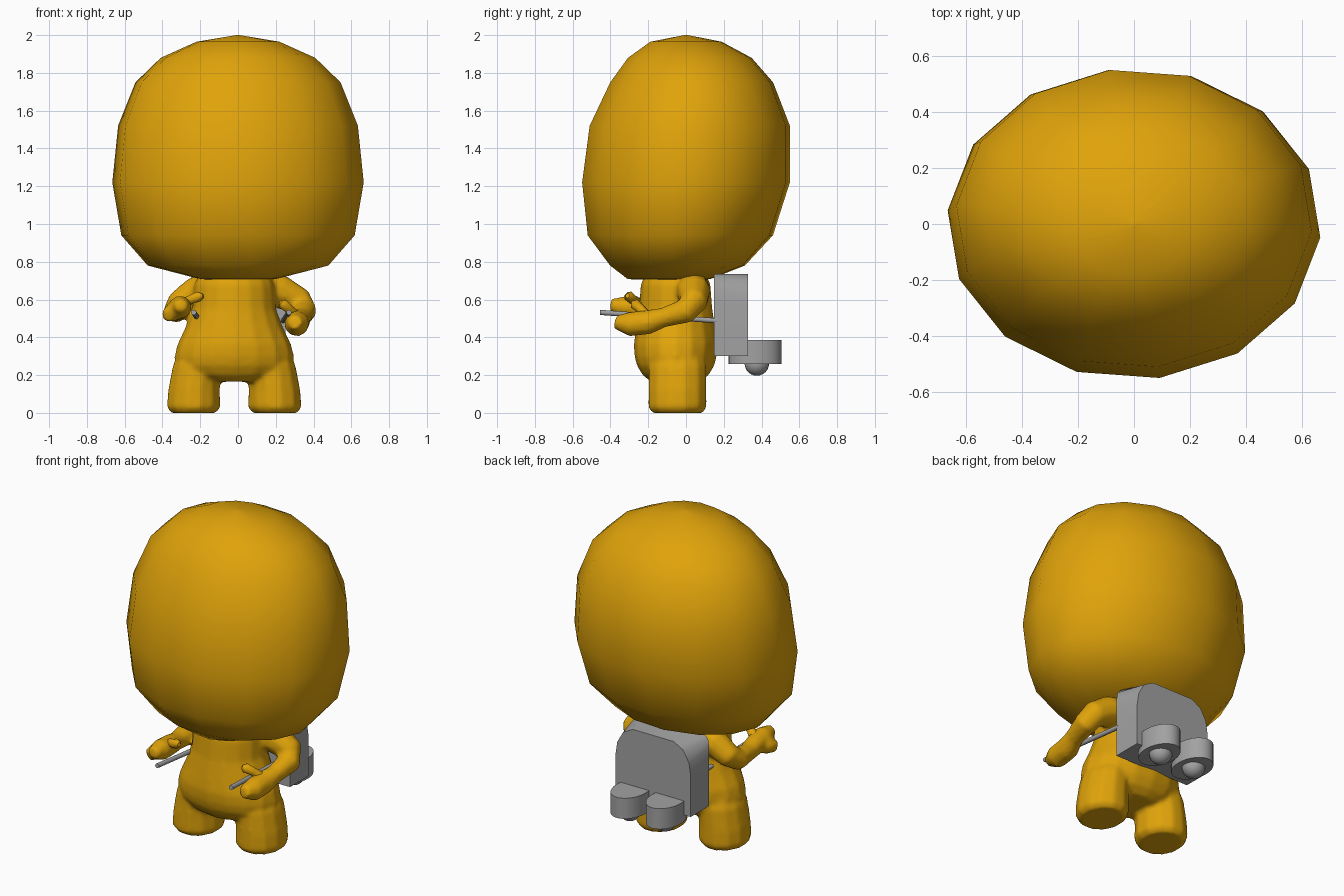
import bpy
import bmesh
from math import cos, sin, tau, radians
from mathutils import Vector, Quaternion, Matrix

default_cube = bpy.data.objects.get("Cube")
if default_cube:
    bpy.data.objects.remove(default_cube, do_unlink=True)


def make_material(name, color):
    material = bpy.data.materials.new(name)
    material.use_nodes = True
    material.diffuse_color = color
    material.node_tree.nodes["Principled BSDF"].inputs["Base Color"].default_value = color
    return material


GOLD = make_material("golden yellow", (0.74, 0.365, 0.003, 1))
GREY = make_material("metal grey", (0.36, 0.36, 0.36, 1))


def finish(bm, name, material, angle):
    """Turn a bmesh into a shaded, coloured object."""
    bmesh.ops.recalc_face_normals(bm, faces=bm.faces)
    mesh = bpy.data.meshes.new(name)
    bm.to_mesh(mesh)
    bm.free()
    mesh.materials.append(material)
    obj = bpy.data.objects.new(name, mesh)
    bpy.context.collection.objects.link(obj)
    bpy.ops.object.select_all(action="DESELECT")
    obj.select_set(True)
    bpy.context.view_layer.objects.active = obj
    bpy.ops.object.shade_smooth_by_angle(angle=radians(angle))
    return obj


def skin(name, rings, material, angle):
    """Bridge a list of closed point rings and cap both ends."""
    bm = bmesh.new()
    loops = [[bm.verts.new(point) for point in ring] for ring in rings]
    for lower, upper in zip(loops, loops[1:]):
        for i in range(len(lower)):
            j = (i + 1) % len(lower)
            bm.faces.new((lower[i], lower[j], upper[j], upper[i]))
    bm.faces.new(loops[0])
    bm.faces.new(loops[-1])
    return finish(bm, name, material, angle)


def stack(name, sections, sides, material, angle, phase=0.0):
    """Loft horizontal ellipses given as (centre x, centre y, z, radius x, radius y)."""
    turns = [phase + tau * i / sides for i in range(sides)]
    rings = [[(cx + rx * cos(t), cy + ry * sin(t), z) for t in turns]
             for cx, cy, z, rx, ry in sections]
    return skin(name, rings, material, angle)


def tube(name, path, sides, material, angle=50):
    """Sweep a circle of varying radius along a path of (x, y, z, radius)."""
    points = [Vector(p[:3]) for p in path]
    last = len(points) - 1
    turn, previous, rings = Quaternion(), Vector((0, 0, 1)), []
    for k, point in enumerate(points):
        heading = (points[min(k + 1, last)] - points[max(k - 1, 0)]).normalized()
        turn = previous.rotation_difference(heading) @ turn
        previous = heading
        radius = path[k][3]
        rings.append([point + turn @ Vector((radius * cos(tau * i / sides),
                                             radius * sin(tau * i / sides), 0))
                      for i in range(sides)])
    return skin(name, rings, material, angle)


def fuse(name, parts):
    """Merge overlapping parts into one softly blended skin."""
    bpy.ops.object.select_all(action="DESELECT")
    for part in parts:
        part.select_set(True)
    body = parts[0]
    bpy.context.view_layer.objects.active = body
    bpy.ops.object.join()
    body.name = name
    remesh = body.modifiers.new("blend", "REMESH")
    remesh.mode = "VOXEL"
    remesh.voxel_size = 0.014
    relax = body.modifiers.new("relax", "SMOOTH")
    relax.factor = 0.5
    relax.iterations = 4
    for modifier in (remesh, relax):
        bpy.ops.object.modifier_apply(modifier=modifier.name)
    bpy.ops.object.shade_smooth_by_angle(angle=radians(50))


# Oversized faceted head
head_profile = [
    (0.70, 0.02, 0.02, -0.03), (0.708, 0.20, 0.22, -0.09), (0.78, 0.48, 0.36, -0.045),
    (0.94, 0.62, 0.495, -0.03), (1.22, 0.668, 0.555, 0), (1.52, 0.637, 0.535, 0.02),
    (1.75, 0.545, 0.435, 0.03), (1.88, 0.41, 0.33, 0.02), (1.965, 0.22, 0.19, 0),
    (2.0, 0.01, 0.01, 0)]
stack("head", [(0, y, z, rx, ry) for z, rx, ry, y in head_profile],
      14, GOLD, 60, radians(-5))

# Pear-shaped torso
torso_profile = [
    (0.165, 0.15, 0.13), (0.20, 0.27, 0.175), (0.25, 0.312, 0.205), (0.30, 0.317, 0.218),
    (0.36, 0.303, 0.222), (0.45, 0.26, 0.21), (0.55, 0.222, 0.195), (0.68, 0.215, 0.185),
    (0.76, 0.17, 0.15)]
torso = stack("torso", [(-0.02, -0.055, z, rx, ry) for z, rx, ry in torso_profile],
              16, GOLD, 40)

# Stubby legs
leg_profile = [
    (0.215, 0, 0.122, 0.137), (0.215, 0.03, 0.145, 0.158), (0.213, 0.12, 0.14, 0.157),
    (0.198, 0.25, 0.13, 0.155), (0.17, 0.36, 0.1, 0.13)]
legs = [stack(word + "_leg",
              [(-0.02 + side * x, -0.045, z, rx, ry) for x, z, rx, ry in leg_profile],
              12, GOLD, 40, radians(15))
        for side, word in ((1, "left"), (-1, "right"))]

# Arms, each ending in a closed hand
left_arm = tube("left_arm", [
    (0.12, 0.03, 0.66, 0.095), (0.23, 0.04, 0.64, 0.09), (0.325, 0.04, 0.59, 0.075),
    (0.35, 0, 0.54, 0.068), (0.335, -0.12, 0.505, 0.053), (0.315, -0.2, 0.48, 0.066),
    (0.31, -0.3, 0.47, 0.066), (0.3, -0.375, 0.48, 0.036)], 10, GOLD)
right_arm = tube("right_arm", [
    (-0.14, 0.03, 0.66, 0.09), (-0.23, 0.04, 0.64, 0.08), (-0.31, 0.03, 0.58, 0.07),
    (-0.33, -0.03, 0.54, 0.065), (-0.325, -0.14, 0.54, 0.053), (-0.315, -0.22, 0.55, 0.06),
    (-0.305, -0.32, 0.56, 0.062), (-0.3, -0.4, 0.57, 0.034)], 10, GOLD)
right_fingers = tube("right_fingers", [
    (-0.32, -0.23, 0.55, 0.04), (-0.35, -0.29, 0.53, 0.05), (-0.375, -0.34, 0.515, 0.035)],
    8, GOLD)
fuse("body", [torso, *legs, left_arm, right_arm, right_fingers])

# Thumbs with rounded tips
tube("left_thumb", [
    (0.31, -0.2, 0.5, 0.035), (0.27, -0.24, 0.55, 0.025), (0.24, -0.27, 0.575, 0.029),
    (0.225, -0.28, 0.585, 0.012)], 8, GOLD)
tube("right_thumb", [
    (-0.3, -0.25, 0.57, 0.035), (-0.25, -0.28, 0.6, 0.025), (-0.21, -0.3, 0.615, 0.029),
    (-0.185, -0.31, 0.62, 0.012)], 8, GOLD)

# Backpack: nearly square against the back, rounder at the rear
front_half = [(0.257, 0.30), (0.257, 0.60), (0.257, 0.66), (0.25, 0.71), (0.225, 0.735)]
rear_half = [(0.257, 0.30), (0.257, 0.55), (0.245, 0.63), (0.205, 0.70), (0.14, 0.735)]
skin("backpack",
     [[(x - 0.005, y, z) for x, z in half + [(-x, z) for x, z in reversed(half)]]
      for y, half in ((0.148, front_half), (0.328, rear_half))],
     GREY, 60)

# Thrusters with a ball nozzle, and the control rods held in the hands
for side, word in ((1, "left"), (-1, "right")):
    x = side * 0.12
    stack(word + "_thruster", [(x, 0.365, z, 0.10, 0.14) for z in (0.26, 0.387)],
          28, GREY, 35)
    nozzle = bmesh.new()
    bmesh.ops.create_uvsphere(nozzle, u_segments=20, v_segments=12, radius=0.065,
                              matrix=Matrix.Translation((x, 0.375, 0.262)))
    finish(nozzle, word + "_nozzle", GREY, 60)
    rod_x = 0.018 + side * 0.252
    tube(word + "_control_rod", [(rod_x, -0.455, 0.532, 0.014),
                                 (rod_x - side * 0.03, 0.16, 0.488, 0.014)], 10, GREY)
